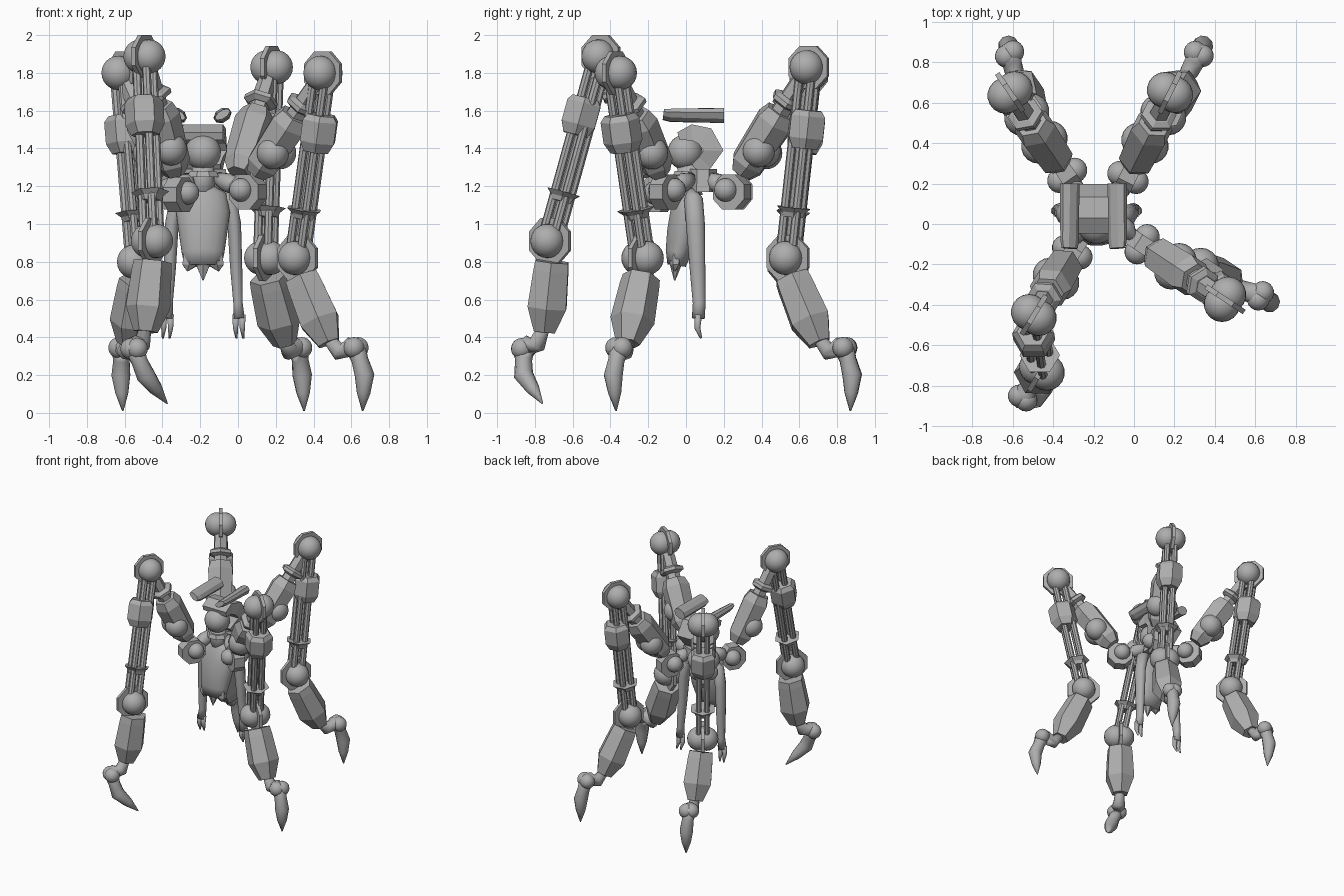
import bpy, bmesh, math
from mathutils import Vector as V

cube = bpy.data.objects.get("Cube")
if cube:
    bpy.data.objects.remove(cube, do_unlink=True)

mat = bpy.data.materials.new("dull grey")
mat.use_nodes = True
GREY = (0.42, 0.42, 0.42, 1)
mat.diffuse_color = GREY
mat.node_tree.nodes["Principled BSDF"].inputs["Base Color"].default_value = GREY
UP, SIDE = V((0, 0, 1)), V((1, 0, 0))
CX = -0.185  # body centre line


def finish(name, bm, smooth=False):
    bmesh.ops.recalc_face_normals(bm, faces=bm.faces)
    for f in bm.faces:
        f.smooth = smooth
    me = bpy.data.meshes.new(name)
    bm.to_mesh(me)
    bm.free()
    me.materials.append(mat)
    ob = bpy.data.objects.new(name, me)
    bpy.context.collection.objects.link(ob)
    return ob


def loft(name, points, radii, side, sides=6, smooth=False):
    """Skin rings of (side radius, depth radius) along a path."""
    bm = bmesh.new()
    pts = [V(p) for p in points]
    rings = []
    for i, p in enumerate(pts):
        axis = (pts[min(i + 1, len(pts) - 1)] - pts[max(i - 1, 0)]).normalized()
        u = (side - axis * side.dot(axis)).normalized()
        v = axis.cross(u)
        r = radii[i] if isinstance(radii[i], tuple) else (radii[i], radii[i])
        ring = []
        for k in range(sides):
            a = math.tau * (k + 0.5) / sides
            ring.append(bm.verts.new(p + u * math.cos(a) * r[0] + v * math.sin(a) * r[1]))
        rings.append(ring)
    for a, b in zip(rings, rings[1:]):
        for k in range(sides):
            j = (k + 1) % sides
            bm.faces.new((a[k], a[j], b[j], b[k]))
    bm.faces.new(rings[0])
    bm.faces.new(rings[-1])
    return finish(name, bm, smooth)


def straight(name, a, b, steps, side, sides=6, smooth=False):
    """Loft along a line; steps are (fraction, radius)."""
    return loft(name, [a.lerp(b, t) for t, r in steps], [r for t, r in steps], side, sides, smooth)


def balls(name, centre, side, radius, gap):
    bm = bmesh.new()
    for s in (-1, 1):
        made = bmesh.ops.create_uvsphere(bm, u_segments=18, v_segments=12, radius=radius)
        bmesh.ops.translate(bm, verts=made["verts"], vec=centre + side * s * gap)
    return finish(name, bm, True)


def disc(name, centre, side, forward, radius, thick):
    return loft(name, [centre - side * thick, centre + side * thick], [radius, radius], forward, 8)


def leg(name, hip, top, low, ankle, toe, claw, tip):
    hip, top, low, ankle, toe, claw, tip = map(V, (hip, top, low, ankle, toe, claw, tip))
    out = (top - hip) * V((1, 1, 0))
    out.normalize()
    side = out.cross(UP)
    # hip joint and link to the body
    root = V((CX + (0.08 if hip.x > CX else -0.08), 0.03 if hip.y < 0 else 0.12, 1.24))
    straight(name + "_hip_link", root, hip, [(0, .035), (.3, .05), (.5, .05), (.6, .035), (1, .035)], UP, 10, True)
    balls(name + "_hip_joint", hip, side, 0.062, 0.045)
    disc(name + "_hip_ring", hip + out * 0.015 - UP * 0.01, side, out, 0.1, 0.042)
    # upper limb: armoured box, elbow, collar, rods
    straight(name + "_upper_armour", hip, top, [(.14, .058), (.22, .095), (.56, .106), (.64, .082)], side)
    balls(name + "_elbow", hip.lerp(top, 0.34) + out * 0.03 - UP * 0.015, side, 0.086, 0.035)
    straight(name + "_upper_collar", hip, top, [(.69, .06), (.71, .09), (.74, .09), (.76, .06)], side)
    straight(name + "_upper_neck", hip, top, [(.6, .055), (.85, .05), (1, .04)], side)
    # top and lower knees
    for label, c, r in (("top", top, 0.123), ("lower", low, 0.132)):
        balls(name + "_" + label + "_knee", c, side, 0.09, 0.027)
        disc(name + "_" + label + "_knee_ring", c, side, out, r, 0.013)
    # shin rods, box and collar
    axis = (low - top).normalized()
    depth = axis.cross(side).normalized()
    for i in (-1, 1):
        for j in (-1, 1):
            o = side * i * 0.03 + depth * j * 0.035
            straight(name + "_shin_rod", top + o, low + o, [(0, .023), (1, .023)], side, 8)
    shift = out * 0.025
    straight(name + "_shin_box", top + shift, low + shift, [(.225, .08), (.255, .104), (.37, .104), (.425, .075)], side)
    straight(name + "_shin_collar", top, low, [(.735, .1), (.76, .07), (.785, .06)], side)
    # tapered lower limb
    straight(name + "_lower_armour", low - out * 0.025, ankle,
             [(.22, .1), (.32, .106), (.72, .118), (.98, .065)], side)
    # curved claw foot with a toe knuckle
    heel = ankle.lerp(toe, 0.35) - UP * 0.03
    balls(name + "_toe_knuckle", toe, side, 0.056, 0.02)
    loft(name + "_claw", [ankle.lerp(low, .1), heel, ankle.lerp(toe, .75), toe,
                          toe.lerp(claw, .45), claw, claw.lerp(tip, .5), tip],
         [.03, .048, .052, .058, .045, .052, .036, .004], side, 10, True)


# hip, top knee, lower knee, ankle, toe, claw, tip
leg("front_right_leg", (-.305, -.14, 1.165), (-.495, -.45, 1.887), (-.455, -.72, .91), (-.49, -.75, .42),
    (-.55, -.86, .34), (-.49, -.86, .2), (-.375, -.76, .05))
leg("front_left_leg", (.04, -.1, 1.18), (.45, -.372, 1.8), (.315, -.23, .82), (.485, -.31, .36),
    (.625, -.355, .345), (.67, -.385, .2), (.66, -.37, .01))
leg("back_left_leg", (-.03, .23, 1.18), (.178, .65, 1.83), (.145, .54, .82), (.25, .71, .36),
    (.32, .84, .345), (.34, .88, .2), (.35, .87, .01))
leg("back_right_leg", (-.33, .24, 1.18), (-.612, .65, 1.8), (-.53, .54, .8), (-.58, .71, .36),
    (-.615, .84, .345), (-.62, .88, .2), (-.61, .87, .01))

# head, neck and backpack
balls("head", V((CX, -0.005, 1.38)), SIDE, 0.093, 0.003)
loft("neck", [(CX, .02, 1.15), (CX, .015, 1.24), (CX, .01, 1.32)], [.07, .06, .06], SIDE, 12, True)
loft("neck_collar", [(CX, .01, 1.25), (CX, .01, 1.28)], [.09, .075], SIDE, 8)
loft("backpack", [(CX, .09, 1.17), (CX, .09, 1.29)], [(.15, .09), (.13, .08)], SIDE, 8)

# hood band curling from the brow round the back of the head
loft("hood", [(CX, -.04, 1.465), (CX, .03, 1.485), (CX, .1, 1.465), (CX, .145, 1.39), (CX, .1, 1.325), (CX, .05, 1.29)],
     [(.15, .03), (.15, .06), (.17, .075), (.18, .075), (.15, .06), (.13, .045)], SIDE, 4)

# two tilted slabs over the head
for s, label in ((-1, "right"), (1, "left")):
    tilt = V((1, 0, 0.65 * s))
    x = CX - 0.015 + s * 0.118
    loft(label + "_head_slab", [(x, -.12, 1.58), (x, -.08, 1.575), (x, .2, 1.575)],
         [(.045, .022), (.052, .028), (.052, .038)], tilt, 8)
    # thin hanging arms with a hand and two fingers
    arm = [(.08, .03, 1.17), (.135, .04, 1.13), (.165, .05, 1.0), (.175, .06, .78), (.185, .07, .58), (.19, .065, .5)]
    loft(label + "_arm", [(CX + s * a, y, z) for a, y, z in arm],
         [.03, (.045, .05), (.038, .05), (.034, .042), (.026, .034), (.032, .034)], SIDE, 10, True)
    for d in (-0.018, 0.018):
        loft(label + "_finger", [(CX + s * .19 + d, .065, .52), (CX + s * .19 + d, .06, .45),
                                 (CX + s * .195 + d, .08, .395)], [.02, .016, .006], SIDE, 6, True)

# torso with a ragged hem
loft("torso", [(CX, .02, 1.2), (CX, .015, 1.16), (CX, 0, 1.06), (CX, -.015, .95), (CX, -.04, .85), (CX, -.05, .78)],
     [(.06, .05), (.125, .065), (.145, .085), (.13, .088), (.115, .07), (.1, .05)], SIDE, 16, True)
for dx, drop in ((-.075, .75), (0, .7), (.075, .75)):
    loft("torso_hem_point", [(CX + dx * .9, -.05, .84), (CX + dx, -.055, .78), (CX + dx * 1.1, -.06, drop)],
         [(.04, .035), (.04, .03), .003], SIDE, 6)
